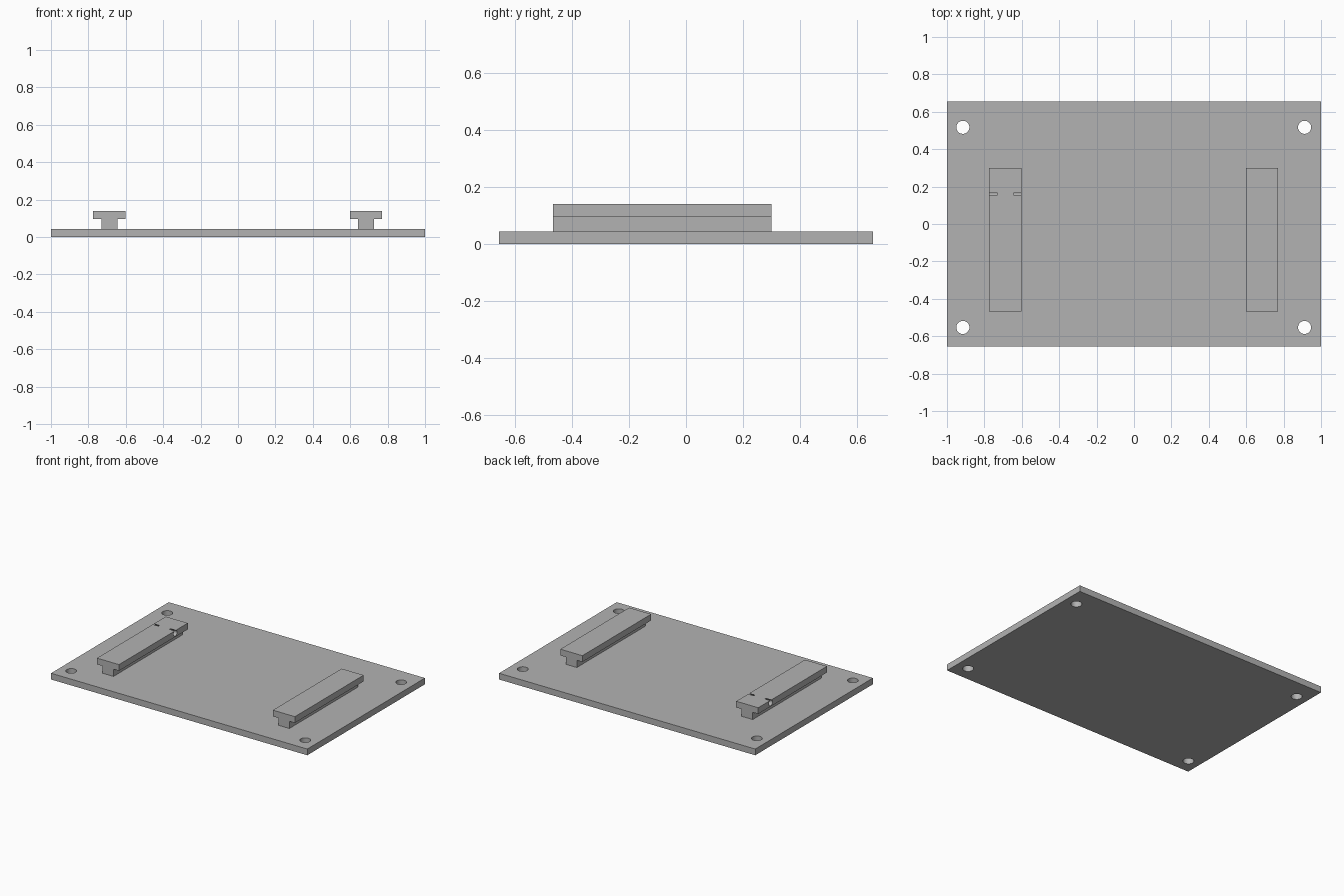
import bpy
import math

default = bpy.data.objects.get("Cube")
if default:
    bpy.data.objects.remove(default, do_unlink=True)

GREY = (0.45, 0.45, 0.45, 1.0)
mat = bpy.data.materials.new("plain grey")
mat.use_nodes = True
mat.diffuse_color = GREY
mat.node_tree.nodes["Principled BSDF"].inputs["Base Color"].default_value = GREY

BASE_TOP = 0.044
FLANGE_Z = 0.095
RAIL_TOP = 0.139
RAIL_FRONT, RAIL_BACK = -0.467, 0.30
FLANGE_HALF, STEM_HALF = 0.086, 0.043


def extrude_profile(name, profile, y0, y1):
    """Prism with an (x, z) outline swept along y."""
    n = len(profile)
    verts = [(x, y, z) for y in (y0, y1) for x, z in profile]
    faces = [tuple(range(n)), tuple(reversed(range(n, 2 * n)))]
    faces += [(i, i + n, (i + 1) % n + n, (i + 1) % n) for i in range(n)]
    mesh = bpy.data.meshes.new(name)
    mesh.from_pydata(verts, [], faces)
    mesh.materials.append(mat)
    obj = bpy.data.objects.new(name, mesh)
    bpy.context.collection.objects.link(obj)
    return obj


def drill(target, location, radius, depth, rotation=(0, 0, 0)):
    """Cut a round hole, then discard the cutter."""
    bpy.ops.mesh.primitive_cylinder_add(vertices=32, radius=radius, depth=depth,
                                        location=location, rotation=rotation)
    cutter = bpy.context.object
    cutter.name = "hole_cutter"
    cutter.hide_render = True
    cutter.data.materials.append(mat)
    mod = target.modifiers.new("hole", "BOOLEAN")
    mod.operation = "DIFFERENCE"
    mod.solver = "EXACT"
    mod.object = cutter
    bpy.context.view_layer.objects.active = target
    bpy.ops.object.modifier_apply(modifier=mod.name)
    bpy.data.objects.remove(cutter, do_unlink=True)


# Base plate with four mounting holes
base = extrude_profile("base_plate",
                       [(-1, 0), (1, 0), (1, BASE_TOP), (-1, BASE_TOP)],
                       -0.656, 0.656)
for x in (-0.915, 0.912):
    for y in (-0.553, 0.517):
        drill(base, (x, y, BASE_TOP / 2), 0.035, 0.2)

# T-section rails
half = [(STEM_HALF, BASE_TOP), (STEM_HALF, FLANGE_Z),
        (FLANGE_HALF, FLANGE_Z), (FLANGE_HALF, RAIL_TOP)]
section = half + [(-x, z) for x, z in reversed(half)]
rails = {}
for name, cx in (("right_rail", -0.688), ("left_rail", 0.685)):
    rails[name] = extrude_profile(name, [(x + cx, z) for x, z in section],
                                  RAIL_FRONT, RAIL_BACK)

# Blind side holes that just break through the top of the right rail
for side in (-1, 1):
    drill(rails["right_rail"], (-0.688 + side * 0.093, 0.161, 0.12),
          0.02, 0.1, (0, math.pi / 2, 0))

# Smooth hole walls, crisp edges
for obj in [base, *rails.values()]:
    bpy.ops.object.select_all(action="DESELECT")
    obj.select_set(True)
    bpy.context.view_layer.objects.active = obj
    bpy.ops.object.shade_smooth_by_angle(angle=math.radians(30))
